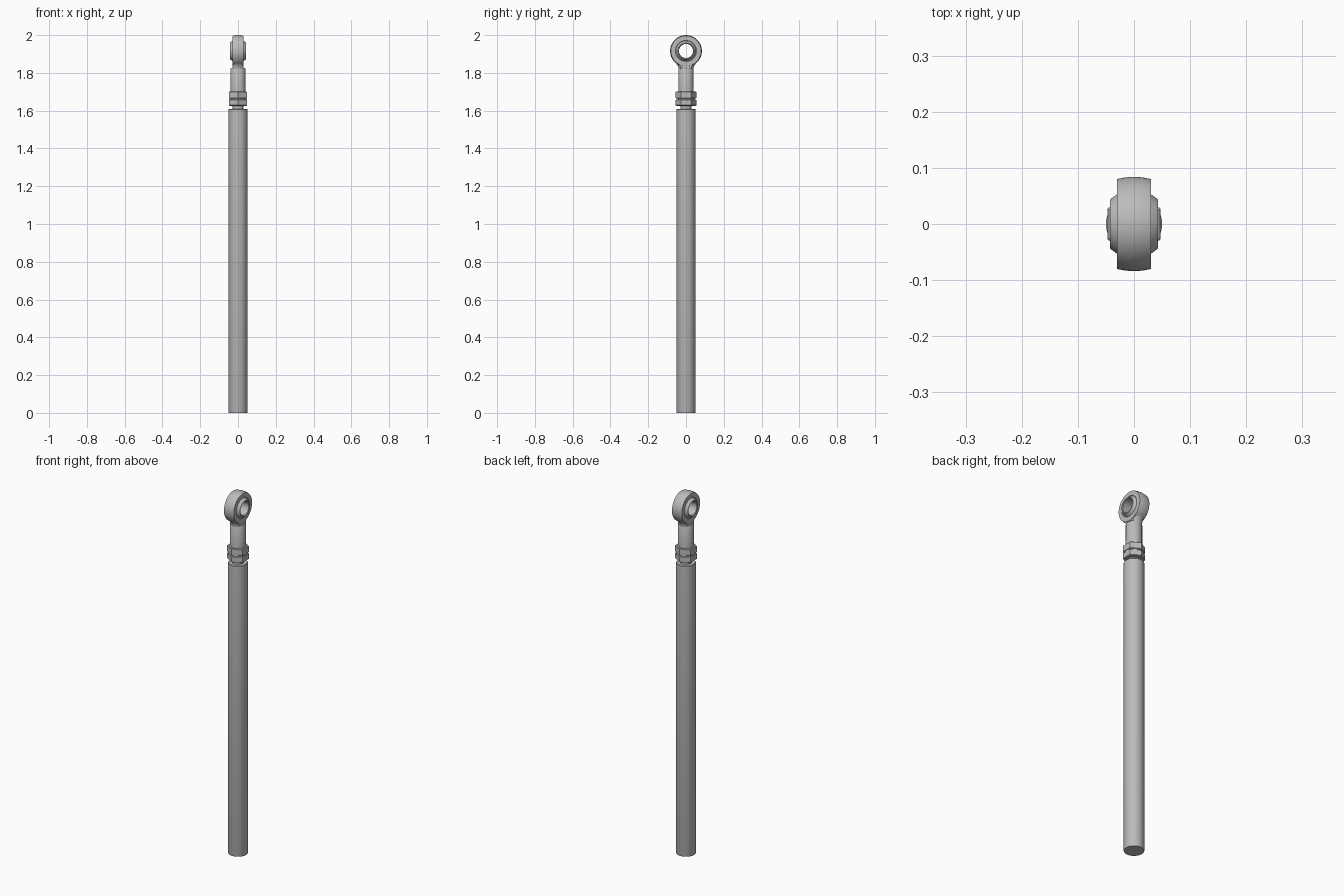
import bpy, bmesh, math

if "Cube" in bpy.data.objects:
    bpy.data.objects.remove(bpy.data.objects["Cube"])

steel = bpy.data.materials.new("grey steel")
steel.use_nodes = True
GREY = (0.5, 0.5, 0.5, 1)
steel.diffuse_color = GREY
steel.node_tree.nodes["Principled BSDF"].inputs["Base Color"].default_value = GREY

EYE_Z = 1.916


def loft(name, rings, closed=False, smooth=True):
    """Skin a list of equal-length point rings; cap the ends unless closed."""
    bm = bmesh.new()
    loops = [[bm.verts.new(p) for p in ring] for ring in rings]
    n = len(loops[0])
    pairs = list(zip(loops, loops[1:]))
    if closed:
        pairs.append((loops[-1], loops[0]))
    else:
        bm.faces.new(loops[0])
        bm.faces.new(loops[-1])
    for a, b in pairs:
        for i in range(n):
            j = (i + 1) % n
            bm.faces.new((a[i], a[j], b[j], b[i]))
    bmesh.ops.recalc_face_normals(bm, faces=bm.faces)
    mesh = bpy.data.meshes.new(name)
    bm.to_mesh(mesh)
    bm.free()
    mesh.materials.append(steel)
    ob = bpy.data.objects.new(name, mesh)
    bpy.context.collection.objects.link(ob)
    if smooth:
        bpy.ops.object.select_all(action="DESELECT")
        ob.select_set(True)
        bpy.context.view_layer.objects.active = ob
        bpy.ops.object.shade_smooth_by_angle(angle=math.radians(30))
    return ob


def circle(n, turn=0.0):
    return [(math.cos(a), math.sin(a))
            for a in (turn + math.tau * i / n for i in range(n))]


def turned_upright(name, profile, n=48, turn=0.0):
    """Solid from (radius, z) pairs around the vertical axis."""
    rings = [[(r * c, r * s, z) for c, s in circle(n, turn)] for r, z in profile]
    return loft(name, rings, smooth=n > 6)


def turned_eye(name, profile):
    """Hollow ring from a closed (x, radius) profile around the eye axis."""
    rings = [[(x, r * c, EYE_Z + r * s) for c, s in circle(64)] for x, r in profile]
    return loft(name, rings, closed=True)


# Main tube and threaded stub
turned_upright("tube", [(0.049, 0), (0.05, 0.003), (0.05, 1.607), (0.047, 1.61)])
turned_upright("threaded_stub", [(0.03, 1.6), (0.03, 1.64)])

# Jam nut and wrench hexagon, corners toward front and back
for name, low, high in (("jam_nut", 1.626, 1.66), ("wrench_hexagon", 1.664, 1.702)):
    turned_upright(name, [(0.051, low), (0.055, low + 0.003),
                          (0.055, high - 0.003), (0.051, high)], 6, math.pi / 6)
turned_upright("nut_joint", [(0.046, 1.655), (0.046, 1.67)])

# Round shank
turned_upright("shank", [(0.04, 1.69), (0.04, 1.82), (0.037, 1.826)])

# Flat-sided neck flaring into the eye
neck = []
for half, z in ((0.039, 1.815), (0.04, 1.828), (0.044, 1.838), (0.052, 1.85), (0.06, 1.858)):
    neck.append([(max(-0.028, min(0.028, 0.04 * c)), half * s, z) for c, s in circle(48)])
loft("neck", neck)

# Eye housing with a slightly barrelled rim
steps = [i / 4 - 1 for i in range(9)]
rim = [(0.03 * t, 0.084 - 0.004 * t * t) for t in steps]
turned_eye("eye_housing", rim + [(0.03, 0.056), (0.027, 0.053), (-0.027, 0.053), (-0.03, 0.056)])

# Spherical bearing ball with a chamfered bore
ball = [(0.043 * t, math.sqrt(0.061 ** 2 - (0.043 * t) ** 2)) for t in steps]
turned_eye("bearing_ball", ball + [(0.043, 0.04), (0.04, 0.037), (-0.04, 0.037), (-0.043, 0.04)])
